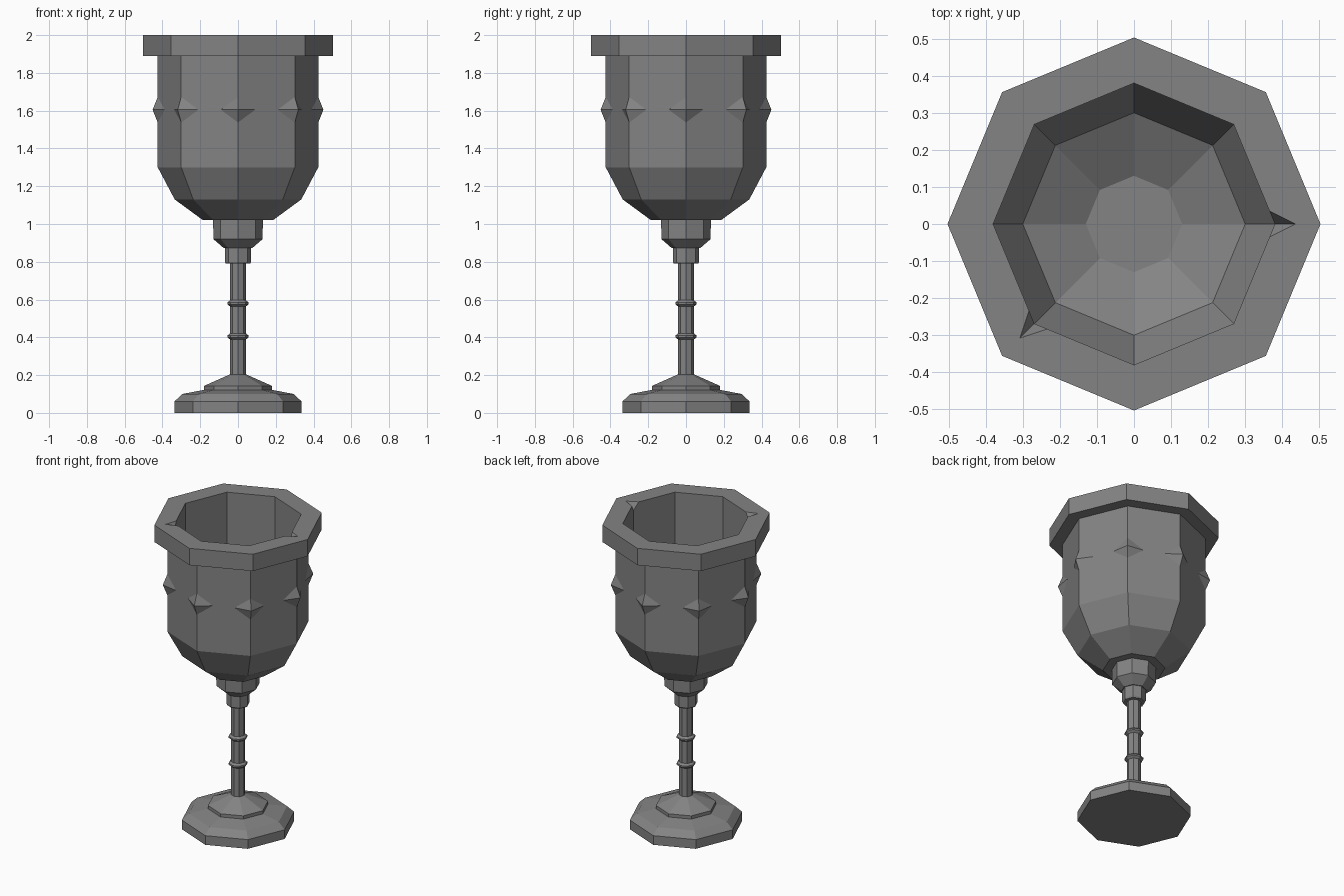
import bpy, bmesh, math
from mathutils import Matrix

if "Cube" in bpy.data.objects:
    bpy.data.objects.remove(bpy.data.objects["Cube"])

SIDES = 8
pewter = bpy.data.materials.new("dark_pewter_grey")
pewter.diffuse_color = (0.23, 0.23, 0.23, 1)
pewter.use_nodes = True
pewter.node_tree.nodes["Principled BSDF"].inputs["Base Color"].default_value = pewter.diffuse_color


def finish(name, bm):
    """Turn a bmesh into a flat-shaded pewter object."""
    bmesh.ops.recalc_face_normals(bm, faces=bm.faces[:])
    mesh = bpy.data.meshes.new(name)
    bm.to_mesh(mesh)
    bm.free()
    mesh.materials.append(pewter)
    obj = bpy.data.objects.new(name, mesh)
    bpy.context.collection.objects.link(obj)
    return obj


def lathe(name, profile):
    """Eight-sided solid of revolution, capped at both profile ends."""
    bm = bmesh.new()
    rings = []
    for r, z in profile:
        rings.append([bm.verts.new((r * math.cos(math.tau * i / SIDES),
                                    r * math.sin(math.tau * i / SIDES), z))
                      for i in range(SIDES)])
    for a, b in zip(rings, rings[1:]):
        for i in range(SIDES):
            j = (i + 1) % SIDES
            bm.faces.new((a[i], a[j], b[j], b[i]))
    bm.faces.new(rings[0])
    bm.faces.new(rings[-1])
    return finish(name, bm)


def hull(name, points, angle):
    """Convex solid around a few points, turned about the z axis."""
    bm = bmesh.new()
    for p in points:
        bm.verts.new(p)
    bmesh.ops.convex_hull(bm, input=bm.verts[:])
    bmesh.ops.rotate(bm, verts=bm.verts[:], matrix=Matrix.Rotation(angle, 3, 'Z'))
    return finish(name, bm)


# Stepped foot
lathe("foot", [(0.337, 0), (0.337, 0.06), (0.295, 0.10), (0.18, 0.122),
               (0.18, 0.143), (0.04, 0.205)])

# Stem with two pointed rings
lathe("stem", [(0.042, 0.18), (0.042, 0.82)])
for k, z in enumerate((0.405, 0.58)):
    lathe(f"stem_ring_{k + 1}", [(0.04, z - 0.018), (0.056, z - 0.005),
                                 (0.056, z + 0.005), (0.04, z + 0.018)])

# Collar and knob below the cup
lathe("collar", [(0.065, 0.79), (0.07, 0.80), (0.07, 0.88)])
lathe("knob", [(0.075, 0.872), (0.13, 0.92), (0.132, 1.03)])

# Hollow cup with a wide flat rim
cup = lathe("cup", [(0.185, 1.02), (0.335, 1.13), (0.425, 1.30), (0.425, 1.89),
                    (0.503, 1.89), (0.503, 2.0), (0.38, 2.0), (0.38, 1.32),
                    (0.30, 1.16), (0.13, 1.07)])

# Two small nicks in the inner lip
for k, deg in enumerate((0, 225)):
    cutter = hull(f"lip_nick_cutter_{k + 1}",
                  [(0.435, 0, 2.0), (0.435, 0, 2.02), (0.34, 0.06, 2.02),
                   (0.34, -0.06, 2.02), (0.34, 0, 1.92)], math.radians(deg))
    cutter.hide_render = True
    cutter.hide_viewport = True
    mod = cup.modifiers.new(f"nick_{k + 1}", 'BOOLEAN')
    mod.operation = 'DIFFERENCE'
    mod.solver = 'EXACT'
    mod.object = cutter

# Diamond studs on the eight corners of the cup
for i in range(SIDES):
    hull(f"stud_{i + 1}",
         [(0.452, 0, 1.605), (0.388, 0.09, 1.605), (0.388, -0.09, 1.605),
          (0.424, 0, 1.675), (0.424, 0, 1.535), (0.386, 0, 1.605)],
         math.tau * i / SIDES)
